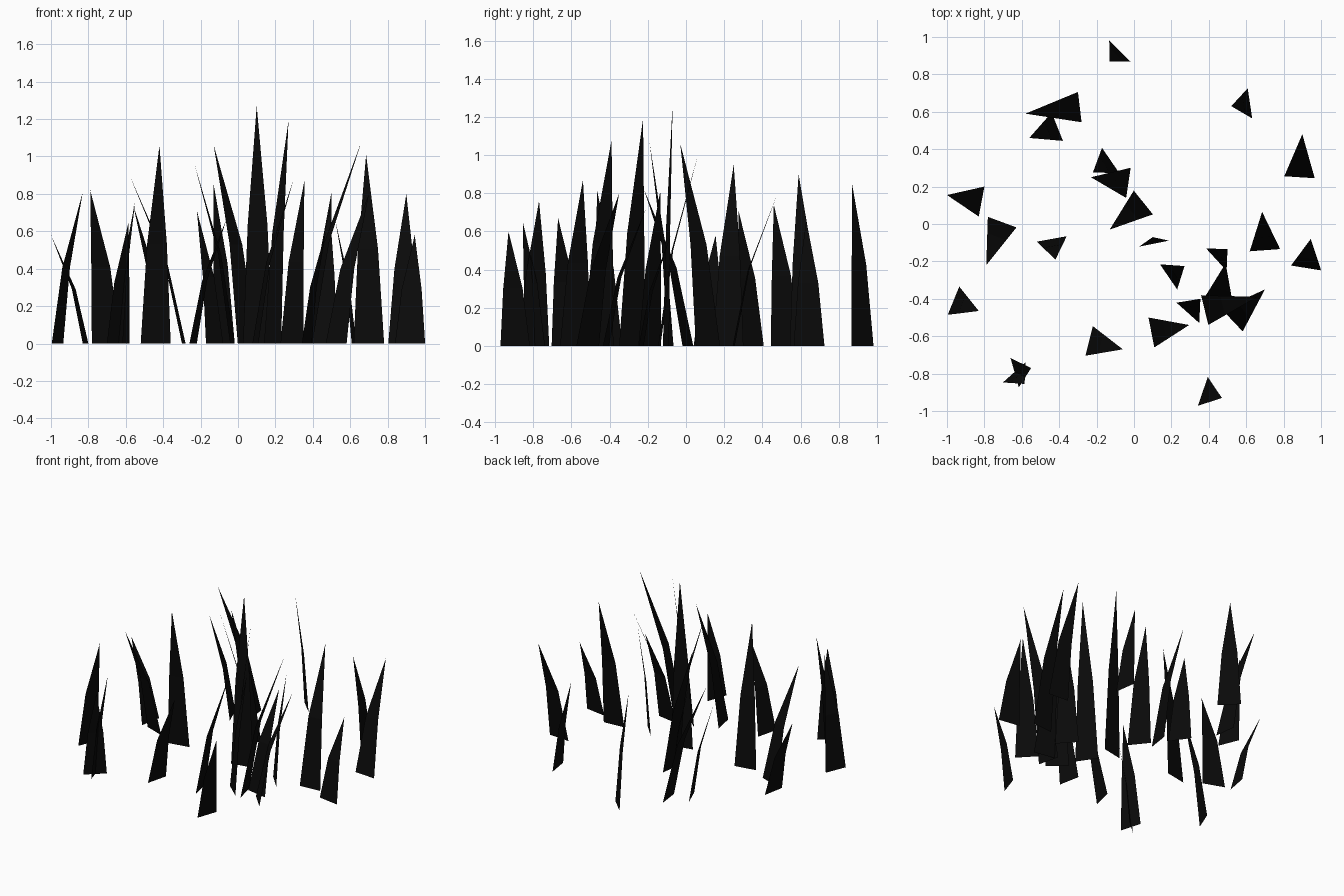
import bpy
import bmesh
from mathutils import Vector

if "Cube" in bpy.data.objects:
    bpy.data.objects.remove(bpy.data.objects["Cube"])

WIDTH = 0.163        # width of every blade at the ground
BEND_OUT = 0.34      # how far along its lean the blade bends
BEND_UP = 0.5        # height fraction of the bend

black = bpy.data.materials.new("near_black")
black.diffuse_color = (0.003, 0.003, 0.003, 1)
black.use_nodes = True
black.node_tree.nodes["Principled BSDF"].inputs["Base Color"].default_value = black.diffuse_color

# each blade: root x, root y, tip x, tip y, tip height
clumps = {
    "back_grass": [
        (-.075, .925, -.13, .87, .85), (-.29, .625, -.58, .59, .90),
        (-.41, .52, -.56, .46, .74), (.62, .645, .52, .63, .66),
        (-.03, .22, -.23, .25, .95), (-.125, .34, -.22, .275, .71),
        (.05, .115, -.13, -.03, 1.06)],
    "right_grass": [
        (.885, .25, .90, .48, .80), (.92, -.235, .945, -.08, .58),
        (.70, -.14, .685, .065, 1.01), (.44, -.19, .50, -.135, .81),
        (.45, -.42, .49, -.21, .72), (.378, -.46, .66, -.39, 1.08),
        (.525, -.515, .70, -.35, .80)],
    "left_grass": [
        (-.815, .12, -1.0, .155, .58), (-.705, .01, -.79, -.22, .82),
        (-.44, -.08, -.42, -.19, 1.06), (-.965, -.41, -.83, -.465, .81)],
    "front_grass": [
        (.107, -.105, .10, -.07, 1.27), (.185, -.283, .27, -.225, 1.19),
        (.288, -.475, .355, -.40, .87), (.093, -.58, .295, -.54, .87),
        (-.24, -.625, -.06, -.67, .67), (.368, -.895, .47, -.93, .60),
        (-.638, -.795, -.55, -.77, .76), (-.64, -.793, -.585, -.855, .65)],
}


def add_blade(bm, rx, ry, tx, ty, height):
    """Flat bent blade: a tapering quad at the root and a triangular tip."""
    root, tip = Vector((rx, ry, 0)), Vector((tx, ty, height))
    lean = Vector((tx - rx, ty - ry, 0))
    side = Vector((-lean.y, lean.x, 0)).normalized() * WIDTH / 2
    mid = root + lean * BEND_OUT + Vector((0, 0, height * BEND_UP))
    mid_side = side * (1 - BEND_OUT)
    a, b, c, d, e = [bm.verts.new(p) for p in (
        root + side, root - side, mid - mid_side, mid + mid_side, tip)]
    bm.faces.new((a, b, c, d))
    bm.faces.new((d, c, e))


for name, blades in clumps.items():
    bm = bmesh.new()
    for blade in blades:
        add_blade(bm, *blade)
    mesh = bpy.data.meshes.new(name)
    bm.to_mesh(mesh)
    bm.free()
    mesh.materials.append(black)
    bpy.context.collection.objects.link(bpy.data.objects.new(name, mesh))
